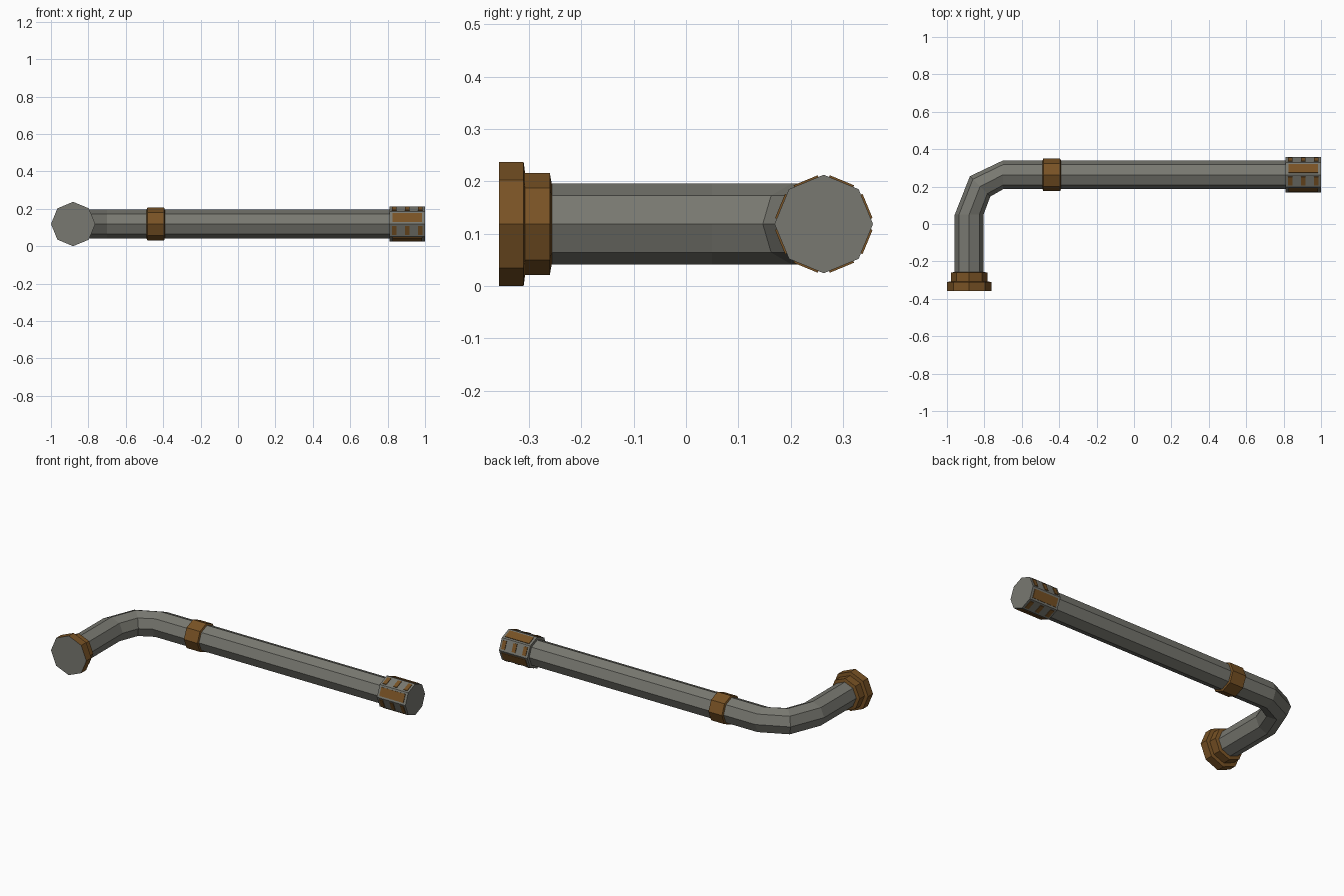
import bpy, bmesh, math
from mathutils import Vector

if "Cube" in bpy.data.objects:
    bpy.data.objects.remove(bpy.data.objects["Cube"])

SIDES = 8
MID_Z = 0.1185
PIPE_R = 0.077
RUN_Y = 0.263
DROP_X = -0.8815
UP = Vector((0, 0, 1))


def make_material(name, colour):
    m = bpy.data.materials.new(name)
    m.use_nodes = True
    m.diffuse_color = (*colour, 1)
    m.node_tree.nodes["Principled BSDF"].inputs["Base Color"].default_value = (*colour, 1)
    return m


grey = make_material("worn_grey", (0.19, 0.19, 0.165))
brown = make_material("rusty_brown", (0.19, 0.085, 0.018))


def finish(name, bm, materials):
    bmesh.ops.recalc_face_normals(bm, faces=bm.faces)
    me = bpy.data.meshes.new(name)
    bm.to_mesh(me)
    bm.free()
    for m in materials:
        me.materials.append(m)
    ob = bpy.data.objects.new(name, me)
    bpy.context.collection.objects.link(ob)
    return ob


def sweep(name, rings, materials, cap_slot=0):
    """Octagonal skin through rings of (x, y, direction angle, radius)."""
    bm = bmesh.new()
    loops = []
    for x, y, heading, r in rings:
        side = Vector((-math.sin(heading), math.cos(heading), 0))
        centre = Vector((x, y, MID_Z))
        angles = [math.tau * i / SIDES for i in range(SIDES)]
        loops.append([bm.verts.new(centre + r * (math.cos(a) * side + math.sin(a) * UP))
                      for a in angles])
    for a, b in zip(loops, loops[1:]):
        for i in range(SIDES):
            j = (i + 1) % SIDES
            bm.faces.new((a[i], a[j], b[j], b[i]))
    for end in (loops[0], loops[-1]):
        bm.faces.new(end).material_index = cap_slot
    return finish(name, bm, materials)


NORTH = math.pi / 2

# Bent pipe
sweep("pipe", [(DROP_X, -0.33, NORTH, PIPE_R),
               (DROP_X, 0.05, NORTH, PIPE_R),
               (-0.823, 0.201, NORTH / 2, PIPE_R),
               (-0.70, RUN_Y, 0, PIPE_R),
               (0.9, RUN_Y, 0, PIPE_R)], [grey])

# Stepped flange with a grey end face
sweep("flange", [(DROP_X, y, NORTH, r) for y, r in
                 ((-0.357, 0.1185), (-0.31, 0.1185), (-0.307, 0.097),
                  (-0.26, 0.097), (-0.256, 0.076))], [brown, grey], 1)

# Clamp band around the long run
sweep("clamp_band", [(x, RUN_Y, 0, r) for x, r in
                     ((-0.489, 0.077), (-0.485, 0.087), (-0.395, 0.087), (-0.391, 0.077))],
      [brown])

# End cap
CAP_R = 0.094
CAP_START, CAP_END = 0.81, 1.0
sweep("end_cap", [(CAP_START, RUN_Y, 0, CAP_R), (CAP_END, RUN_Y, 0, CAP_R)], [grey])

# Raised plates on the cap facets: one long plate, then three slots, alternating
bm = bmesh.new()
apothem = CAP_R * math.cos(math.pi / SIDES)
for i in range(SIDES):
    a = math.tau * (i + 0.5) / SIDES
    out = Vector((0, math.cos(a), math.sin(a)))
    across = Vector((0, -math.sin(a), math.cos(a)))
    spans = [(0.825, 0.985)] if i % 2 else [(c - 0.012, c + 0.012) for c in (0.835, 0.905, 0.975)]
    for x0, x1 in spans:
        cube = bmesh.ops.create_cube(bm, size=1)["verts"]
        centre = Vector(((x0 + x1) / 2, RUN_Y, MID_Z)) + out * apothem
        for v in cube:
            p = v.co.copy()
            v.co = centre + Vector((p.x * (x1 - x0), 0, 0)) + across * p.y * 0.05 + out * p.z * 0.007
finish("cap_plates", bm, [brown])
